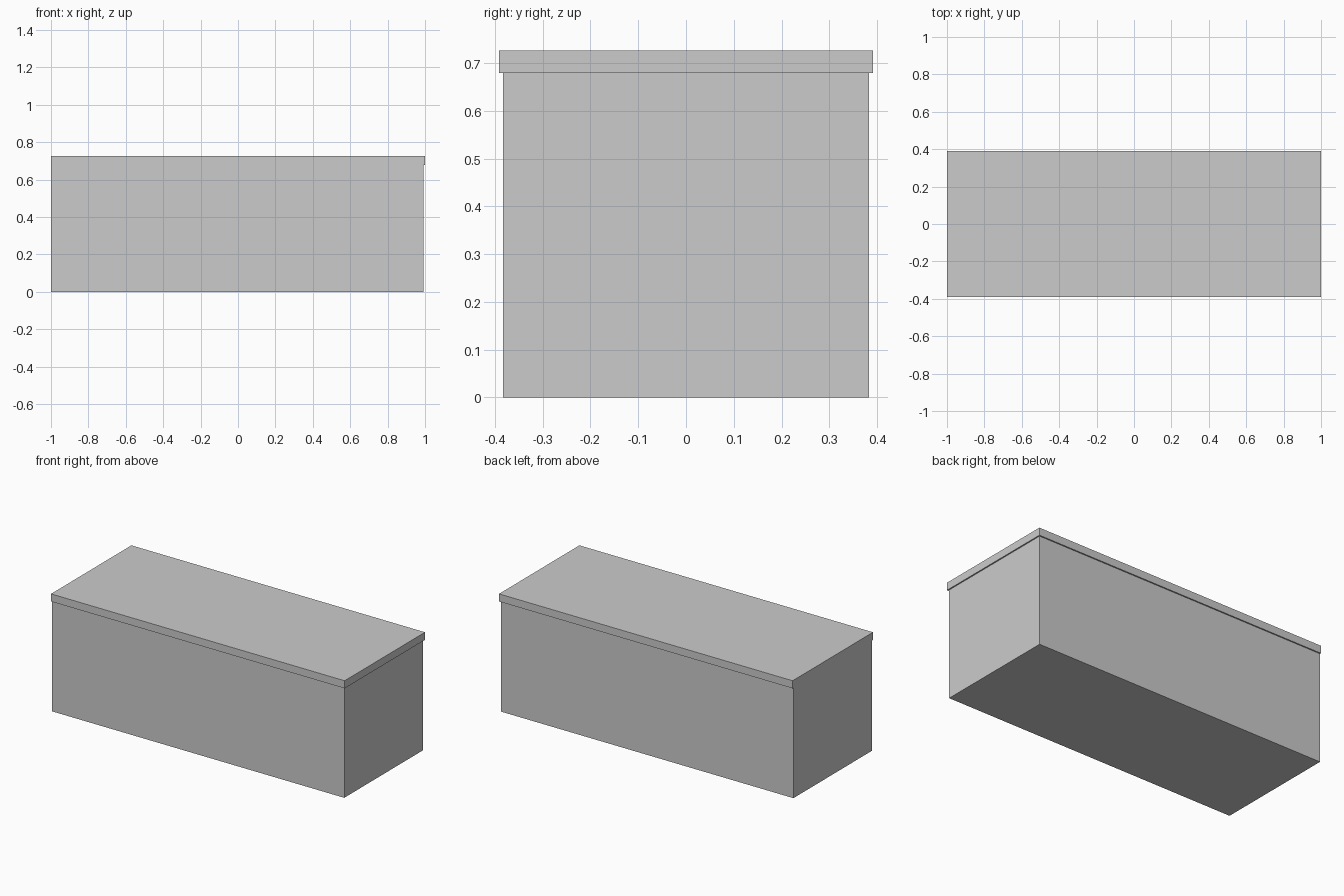
import bpy

if "Cube" in bpy.data.objects:
    bpy.data.objects.remove(bpy.data.objects["Cube"])


def box(name, lo, hi):
    """Axis-aligned box between two corners."""
    bpy.ops.mesh.primitive_cube_add(size=1)
    obj = bpy.context.object
    obj.name = obj.data.name = name
    for v in obj.data.vertices:
        v.co = [(a + b) / 2 + c * (b - a) for a, b, c in zip(lo, hi, v.co)]
    return obj


LID_BOTTOM, TOP = 0.679, 0.726
OVERHANG = 0.008
HALF_DEPTH = 0.391

# Counter body: flush with the worktop at the left end, set back elsewhere
box("counter_body",
    (-1, -HALF_DEPTH + OVERHANG, 0),
    (1 - OVERHANG, HALF_DEPTH - OVERHANG, LID_BOTTOM))

# Worktop slab overhanging the front, back and right end
box("worktop", (-1, -HALF_DEPTH, LID_BOTTOM), (1, HALF_DEPTH, TOP))
